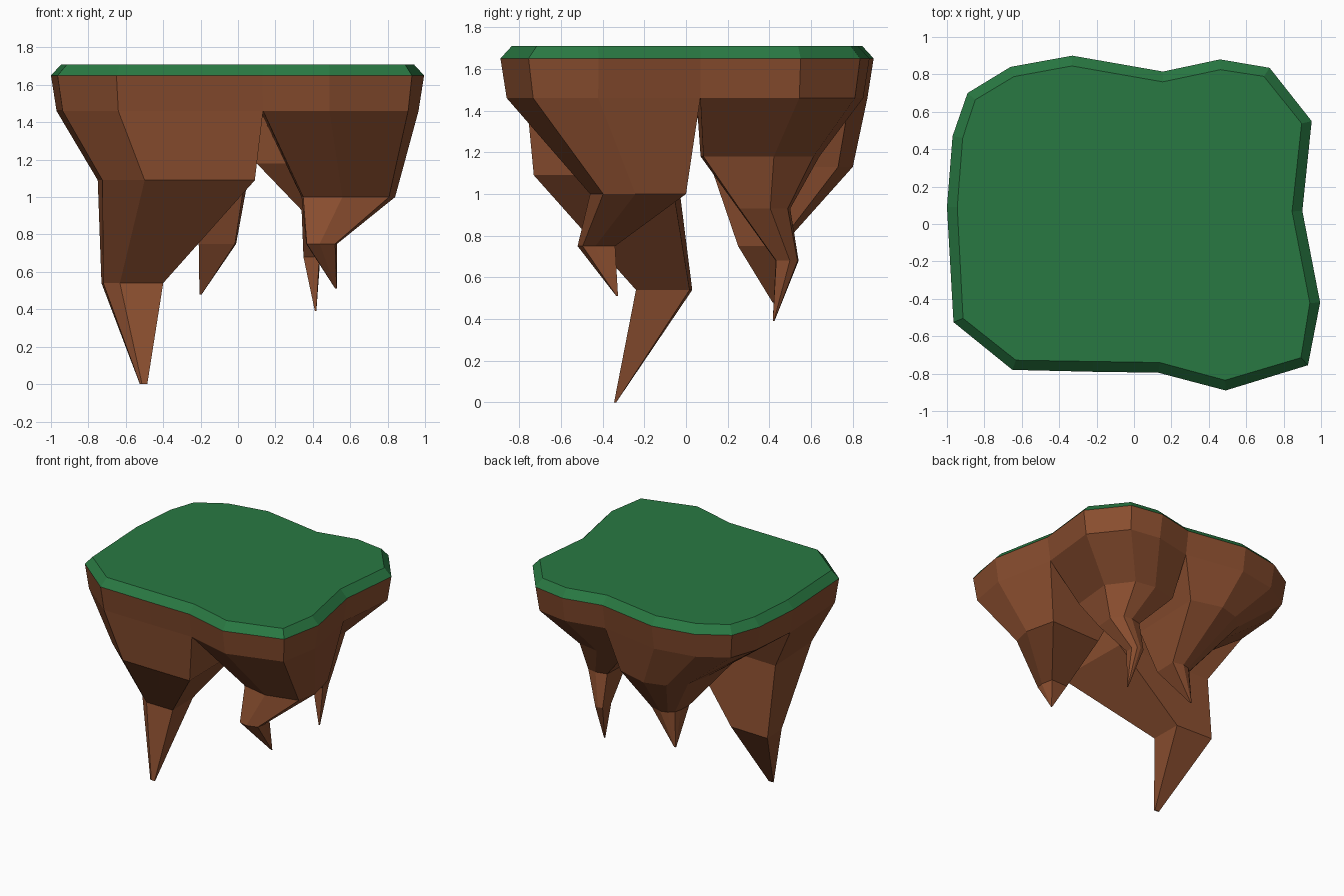
import bpy, bmesh

if "Cube" in bpy.data.objects:
    bpy.data.objects.remove(bpy.data.objects["Cube"])

# Rim outline seen from above; points 4, 8, 12 and 16 are the four inlets
RIM = [(-.97, .47), (-.89, .70), (-.66, .84), (-.33, .90), (.155, .815), (.46, .88),
       (.725, .835), (.95, .55), (.90, .07), (.995, -.42), (.93, -.755), (.49, -.89),
       (.13, -.795), (-.22, -.79), (-.65, -.78), (-.965, -.525), (-1.0, .09)]
CENTRE = (.12, .05)


def material(name, rgb):
    m = bpy.data.materials.new(name)
    m.diffuse_color = (*rgb, 1)
    m.use_nodes = True
    m.node_tree.nodes["Principled BSDF"].inputs["Base Color"].default_value = m.diffuse_color
    return m


GRASS = material("grass_green", (.022, .19, .055))
ROCK = material("rock_brown", (.25, .075, .028))


def inset(ring, d):
    """Move every outline point inwards along its averaged normal."""
    out = []
    for i, (x, y) in enumerate(ring):
        (ax, ay), (bx, by) = ring[i - 1], ring[(i + 1) % len(ring)]
        tx, ty = bx - ax, by - ay
        k = d / (tx * tx + ty * ty) ** .5
        out.append((x + ty * k, y - tx * k))
    return out


def fit(ring, box):
    """Stretch a ring to the box x0, x1, y0, y1."""
    xs, ys = zip(*ring)
    x0, x1, y0, y1 = box
    u = (x1 - x0) / (max(xs) - min(xs))
    v = (y1 - y0) / (max(ys) - min(ys))
    return [(x0 + (x - min(xs)) * u, y0 + (y - min(ys)) * v) for x, y in ring]


def loft(name, levels, mat, cap_first=False, cap_last=False):
    """Skin a stack of (ring, z) sections with flat faces."""
    bm = bmesh.new()
    rows = [[bm.verts.new((x, y, z)) for x, y in ring] for ring, z in levels]
    n = len(rows[0])
    for a, b in zip(rows, rows[1:]):
        for i in range(n):
            j = (i + 1) % n
            bm.faces.new((a[i], a[j], b[j], b[i]))
    if cap_first:
        bm.faces.new(rows[0])
    if cap_last:
        bm.faces.new(rows[-1])
    bmesh.ops.recalc_face_normals(bm, faces=bm.faces)
    me = bpy.data.meshes.new(name)
    bm.to_mesh(me)
    bm.free()
    me.materials.append(mat)
    ob = bpy.data.objects.new(name, me)
    bpy.context.collection.objects.link(ob)
    return ob


# Bevelled grass top and the rock band below it
band = inset(RIM, .03)
loft("grass_top", [(inset(RIM, .055), 1.71), (RIM, 1.65)], GRASS, True, True)
loft("rock_band", [(RIM, 1.65), (band, 1.46)], ROCK)


def spike(name, first, sections):
    """Hang a tapering rock spike from one quarter of the band."""
    ring = [band[(first + i) % 17] for i in range(5 if first != 16 else 6)] + [CENTRE]
    levels = [(ring, 1.46)] + [(fit(ring, box), z) for z, box in sections]
    loft(name, levels, ROCK, cap_last=True)


# Four hanging spikes, each given as heights and section boxes
spike("front_left_spike", 12, [(1.09, (-.75, .09, -.73, -.04)),
                               (.54, (-.73, -.40, -.24, .03)),
                               (0, (-.525, -.485, -.345, -.335))])
spike("front_right_spike", 8, [(1.0, (.34, .84, -.46, 0)),
                               (.75, (.365, .53, -.52, -.34)),
                               (.51, (.52, .528, -.334, -.326))])
spike("back_right_spike", 4, [(1.18, (.10, .64, .07, .64)),
                              (.93, (.34, .57, .25, .50)),
                              (.68, (.35, .44, .43, .54)),
                              (.39, (.411, .419, .416, .424))])
spike("back_left_spike", 16, [(1.13, (-.52, .06, .12, .80)),
                              (.75, (-.21, -.01, .25, .46)),
                              (.48, (-.206, -.194, .415, .425))])
